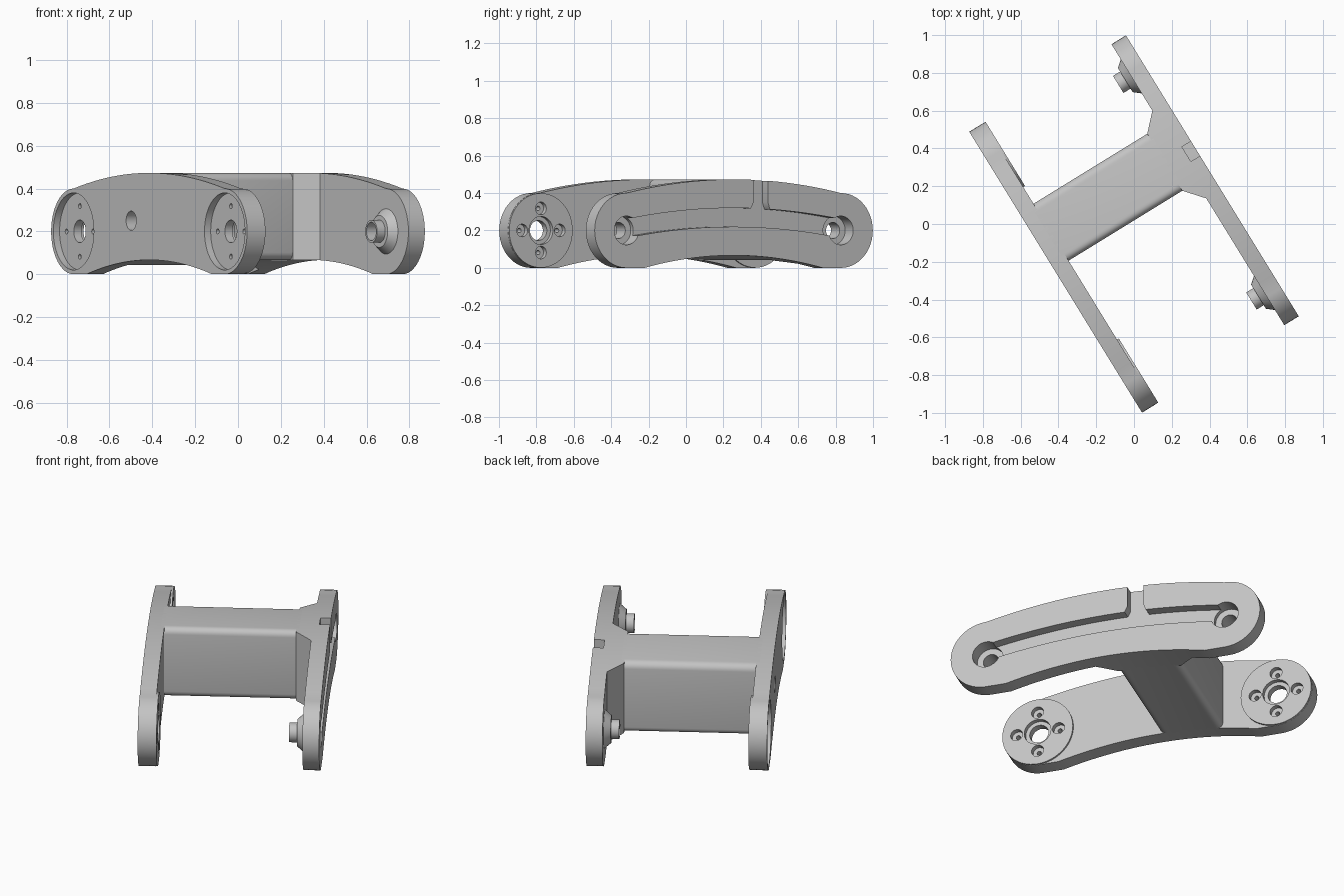
import bpy, bmesh, math
from mathutils import Matrix, Vector

if "Cube" in bpy.data.objects:
    bpy.data.objects.remove(bpy.data.objects["Cube"])

metal = bpy.data.materials.new("light_grey")
metal.use_nodes = True
metal.diffuse_color = (0.55, 0.55, 0.55, 1)
metal.node_tree.nodes["Principled BSDF"].inputs["Base Color"].default_value = (0.55, 0.55, 0.55, 1)

# Local frame: x along the arms, y across the crossbeam, z up
TURN = Matrix.Rotation(math.radians(-58.4), 4, 'Z')
PIVOT, RADIUS = 0.673, 0.2
OUT, IN = 0.487, 0.397


def make(name, bm):
    bmesh.ops.recalc_face_normals(bm, faces=bm.faces)
    mesh = bpy.data.meshes.new(name)
    bm.to_mesh(mesh)
    bm.free()
    mesh.materials.append(metal)
    ob = bpy.data.objects.new(name, mesh)
    bpy.context.collection.objects.link(ob)
    ob.matrix_world = TURN
    return ob


def prism(name, points, direction):
    """Extrude a flat outline along a direction."""
    bm = bmesh.new()
    face = bm.faces.new([bm.verts.new(p) for p in points])
    ext = bmesh.ops.extrude_face_region(bm, geom=[face])
    verts = [v for v in ext["geom"] if isinstance(v, bmesh.types.BMVert)]
    bmesh.ops.translate(bm, verts=verts, vec=Vector(direction))
    return make(name, bm)


def side_prism(name, outline, y0, y1):
    return prism(name, [(x, y0, z) for x, z in outline], (0, y1 - y0, 0))


def lathe(name, x, z, y0, y1, r0, r1=None, sides=48):
    """Cylinder or cone along y from y0 (radius r0) to y1 (radius r1)."""
    bm = bmesh.new()
    bmesh.ops.create_cone(bm, cap_ends=True, segments=sides, radius1=r0,
                          radius2=r0 if r1 is None else r1, depth=abs(y1 - y0))
    spin = Matrix.Rotation(math.radians(-90 if y1 > y0 else 90), 4, 'X')
    bm.transform(Matrix.Translation((x, (y0 + y1) / 2, z)) @ spin)
    return make(name, bm)


def apply_all(ob):
    bpy.context.view_layer.update()
    ev = ob.evaluated_get(bpy.context.evaluated_depsgraph_get())
    mesh = bpy.data.meshes.new_from_object(ev)
    ob.modifiers.clear()
    ob.data = mesh


def combine(ob, tools, operation='DIFFERENCE'):
    for tool in tools:
        mod = ob.modifiers.new("bool", 'BOOLEAN')
        mod.operation, mod.solver, mod.object = operation, 'EXACT', tool
    apply_all(ob)
    for tool in tools:
        bpy.data.objects.remove(tool)


def smooth(ob):
    bpy.ops.object.select_all(action='DESELECT')
    ob.select_set(True)
    bpy.context.view_layer.objects.active = ob
    bpy.ops.object.shade_smooth_by_angle(angle=math.radians(25))


def span(a, b, n):
    return [a + (b - a) * i / n for i in range(n + 1)]


def arch(x, base, rise, half):
    return base + rise * (1 - (x / half) ** 2)


def top(x):
    return arch(x, 0.4, 0.073, PIVOT)


def bottom(x):
    return arch(x, 0, 0.067, 0.56)


def arm_outline():
    pts = [(x, top(x)) for x in span(-PIVOT, PIVOT, 24)]
    pts += [(PIVOT + RADIUS * math.sin(a), RADIUS + RADIUS * math.cos(a))
            for a in span(0, math.pi, 24)[1:]]
    pts += [(x, bottom(x)) for x in span(0.56, -0.56, 24)]
    pts += [(-PIVOT - RADIUS * math.sin(a), RADIUS - RADIUS * math.cos(a))
            for a in span(0, math.pi, 24)[:-1]]
    return pts


# Left arm with a flat pivot disc at each end
left_arm = side_prism("left_arm", arm_outline(), -OUT, -IN)
cuts = [lathe("cable_cut", -0.16, 0.25, -0.6, -0.2, 0.045)]
for s in (-1, 1):
    x = s * PIVOT
    disc = lathe("pivot_disc", x, RADIUS, -0.43, -0.386, RADIUS - 0.001, sides=64)
    combine(left_arm, [disc], 'UNION')
    cuts += [lathe("recess", x, RADIUS, -0.6, -0.453, 0.18, sides=64),
             lathe("bore", x, RADIUS, -0.6, -0.2, 0.053),
             lathe("counterbore", x, RADIUS, -0.412, -0.3, 0.075)]
    for k in range(4):
        a = k * math.pi / 2
        bx, bz = x + 0.118 * math.cos(a), RADIUS + 0.118 * math.sin(a)
        cuts += [lathe("screw_seat", bx, bz, -0.415, -0.3, 0.034, sides=24),
                 lathe("screw_hole", bx, bz, -0.6, -0.3, 0.012, sides=16)]
combine(left_arm, cuts)
smooth(left_arm)

# Right arm with a cable groove, an upward exit channel and inner bosses
right_arm = side_prism("right_arm", arm_outline(), IN, OUT)
for s in (-1, 1):
    x = s * PIVOT
    boss = lathe("boss_cone", x, RADIUS, 0.42, 0.36, 0.125, 0.075)
    spigot = lathe("boss_spigot", x, RADIUS, 0.41, 0.316, 0.053)
    combine(right_arm, [boss, spigot], 'UNION')
xs = span(-0.66, 0.66, 24)
groove = [(x, arch(x, 0.21, 0.06, PIVOT) + 0.05) for x in xs]
groove += [(x, arch(x, 0.21, 0.06, PIVOT) - 0.05) for x in reversed(xs)]
# Exit channel flares slightly where it meets the groove
channel = [(-0.245, 0.29), (-0.225, 0.32), (-0.215, 0.35), (-0.215, 0.6),
           (-0.124, 0.6), (-0.124, 0.35), (-0.114, 0.33), (-0.095, 0.29)]
cuts = [side_prism("groove", groove, 0.43, 0.6),
        side_prism("channel", channel, 0.43, 0.6)]
for s in (-1, 1):
    cuts += [lathe("socket", s * PIVOT, RADIUS, 0.405, 0.6, 0.077),
             lathe("bore", s * PIVOT, RADIUS, 0.2, 0.6, 0.043)]
combine(right_arm, cuts)
smooth(right_arm)

# Crossbeam with rounded long edges, following the arch of the arms
xs = span(-0.37, -0.016, 8)
section = [(x, top(x)) for x in xs] + [(x, bottom(x)) for x in reversed(xs)]
beam = side_prism("crossbeam", section, -0.45, 0.36)
bev = beam.modifiers.new("rounding", 'BEVEL')
bev.width, bev.segments = 0.035, 5
bev.limit_method, bev.angle_limit = 'ANGLE', math.radians(40)
combine(beam, [lathe("cable_cut", -0.16, 0.25, -0.6, -0.2, 0.045)])
smooth(beam)

# Flared foot where the beam meets the right arm
plan = [(-0.37, 0.31), (-0.46, 0.397), (-0.46, 0.41),
        (0.085, 0.41), (0.085, 0.397), (-0.016, 0.31)]
flare = prism("beam_flare", [(x, y, -0.1) for x, y in plan], (0, 0, 0.8))
combine(flare, [side_prism("flare_limit", arm_outline(), 0.2, 0.6)], 'INTERSECT')
smooth(flare)
